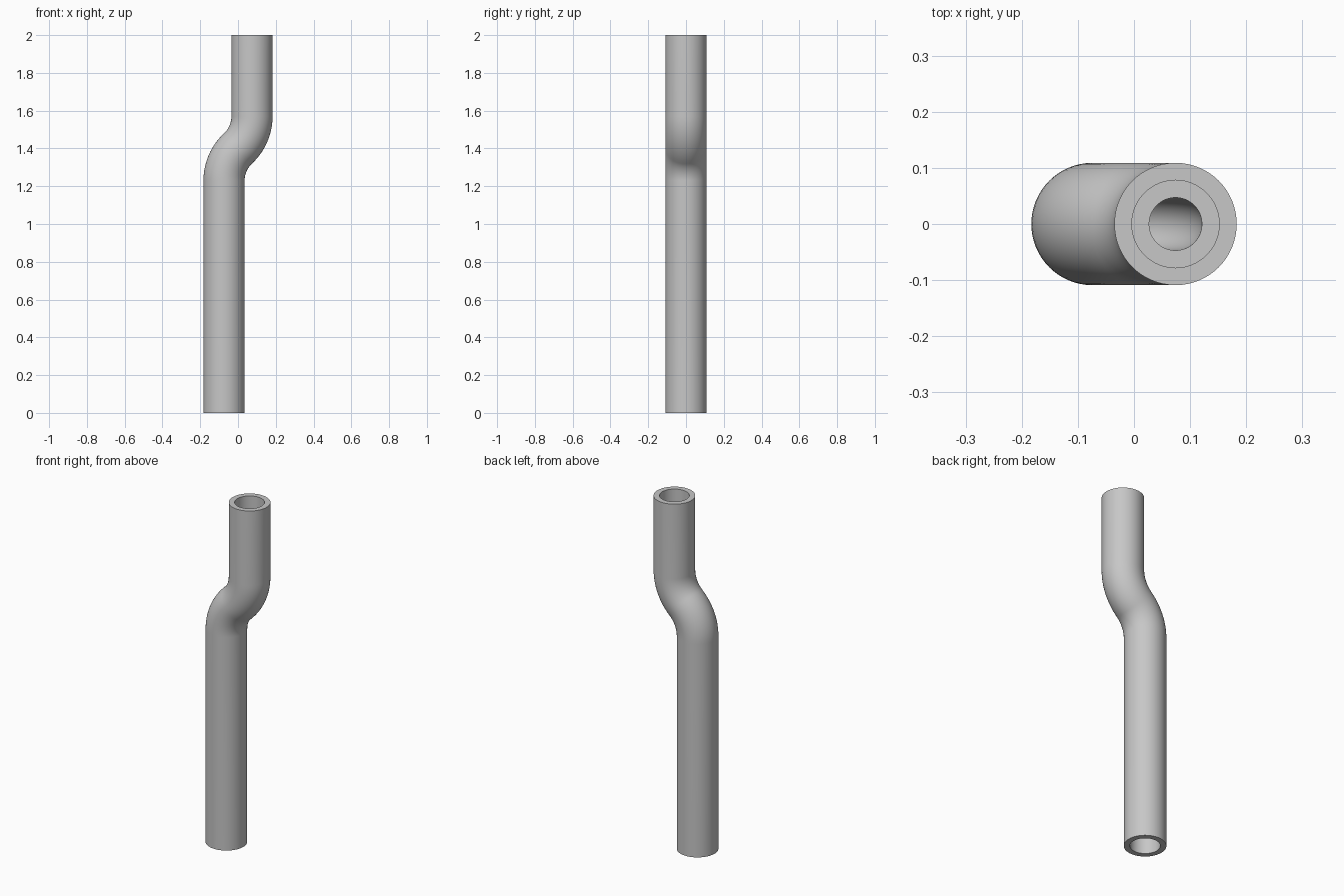
import bpy, bmesh
from math import sin, cos, pi, radians
from mathutils import Vector

SIDES = 64
STEPS = 14                      # rings per bend
OUTER, SOCKET, BORE = 0.109, 0.078, 0.047
OFFSET = 0.074                  # half the sideways jog
BEND = radians(47)
BEND_R = OFFSET / (1 - cos(BEND))
MID_Z, TOP_Z = 1.4, 2.0

if "Cube" in bpy.data.objects:
    bpy.data.objects.remove(bpy.data.objects["Cube"])

grey = bpy.data.materials.new("light grey metal")
grey.use_nodes = True
colour = (0.57, 0.57, 0.57, 1)
grey.diffuse_color = colour
grey.node_tree.nodes["Principled BSDF"].inputs["Base Color"].default_value = colour


def bend_stations():
    """Centre points and tilts of the S-bend, from bottom to top."""
    half = BEND_R * sin(BEND)
    lower = []
    for i in range(STEPS + 1):
        a = BEND * i / STEPS
        lower.append((-OFFSET + BEND_R * (1 - cos(a)), MID_Z - half + BEND_R * sin(a), a))
    upper = [(-x, 2 * MID_Z - z, a) for x, z, a in reversed(lower[:-1])]
    return lower + upper


bend = bend_stations()
bottom, top = (-OFFSET, 0, 0), (OFFSET, TOP_Z, 0)

# Outer skin upward, then socket, narrow bore and lower socket back down
sections = [(s, OUTER) for s in [bottom] + bend + [top]]
sections += [(top, SOCKET), (bend[-1], SOCKET)]
sections += [(s, BORE) for s in reversed(bend)]
sections += [(bend[0], SOCKET), (bottom, SOCKET)]

bm = bmesh.new()
rings = []
for (x, z, tilt), radius in sections:
    across = Vector((cos(tilt), 0, -sin(tilt)))
    ring = []
    for k in range(SIDES):
        t = 2 * pi * k / SIDES
        ring.append(bm.verts.new(Vector((x, 0, z)) + radius * (across * cos(t) + Vector((0, sin(t), 0)))))
    rings.append(ring)

# Bridge every ring to the next, closing at the bottom rim
for a, b in zip(rings, rings[1:] + rings[:1]):
    for k in range(SIDES):
        n = (k + 1) % SIDES
        bm.faces.new((a[k], a[n], b[n], b[k]))
bmesh.ops.recalc_face_normals(bm, faces=bm.faces)

mesh = bpy.data.meshes.new("offset_pipe")
bm.to_mesh(mesh)
bm.free()
mesh.materials.append(grey)
pipe = bpy.data.objects.new("offset_pipe", mesh)
bpy.context.collection.objects.link(pipe)

bpy.ops.object.select_all(action='DESELECT')
pipe.select_set(True)
bpy.context.view_layer.objects.active = pipe
bpy.ops.object.shade_smooth_by_angle(angle=radians(35))
